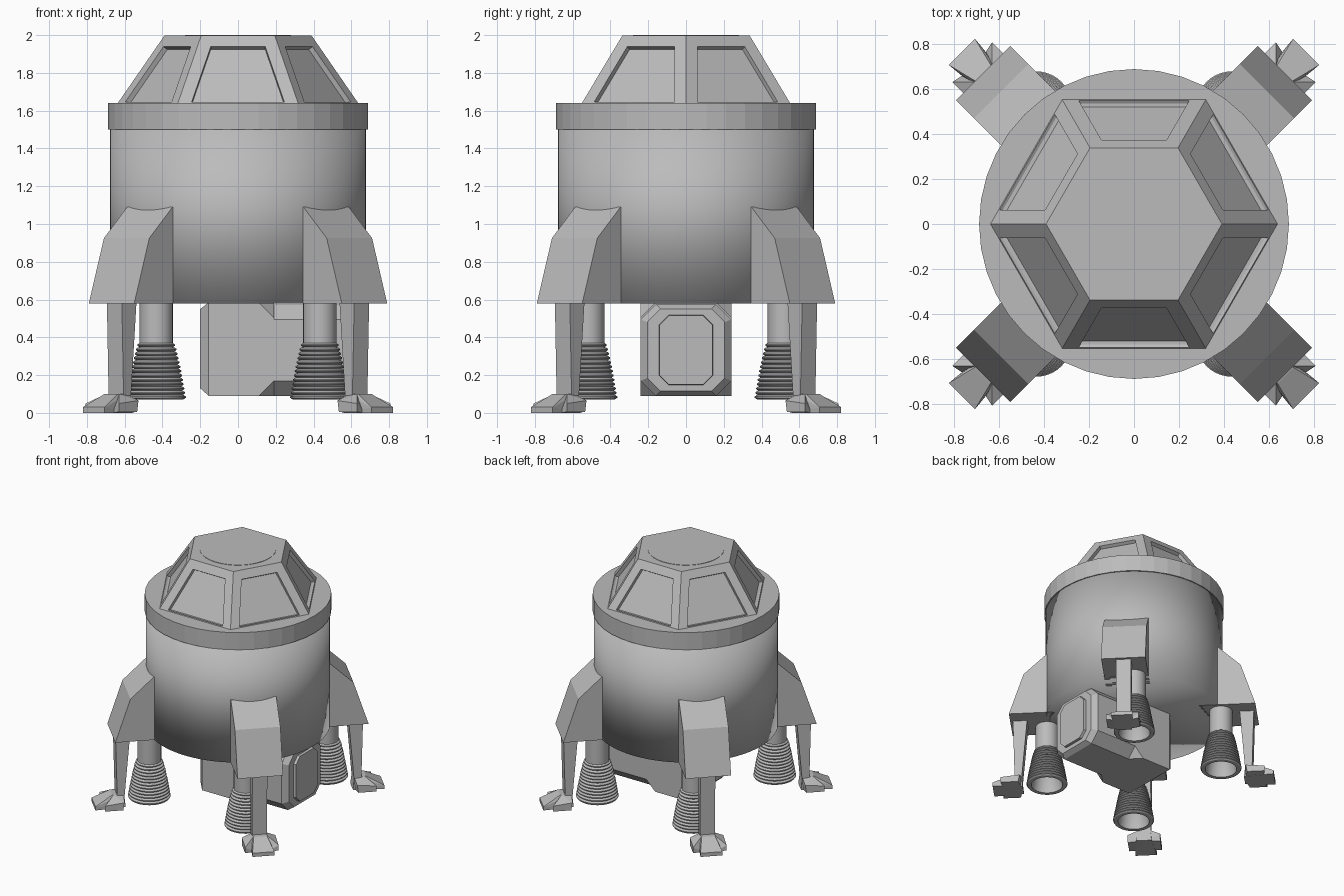
import bpy, bmesh, math

if "Cube" in bpy.data.objects:
    bpy.data.objects.remove(bpy.data.objects["Cube"])

grey = bpy.data.materials.new("hull_grey")
grey.diffuse_color = (0.5, 0.5, 0.5, 1)
grey.use_nodes = True
grey.node_tree.nodes["Principled BSDF"].inputs["Base Color"].default_value = grey.diffuse_color


def finish(name, bm, smooth=None):
    bmesh.ops.recalc_face_normals(bm, faces=bm.faces[:])
    me = bpy.data.meshes.new(name)
    bm.to_mesh(me)
    bm.free()
    me.materials.append(grey)
    ob = bpy.data.objects.new(name, me)
    bpy.context.collection.objects.link(ob)
    if smooth:
        bpy.ops.object.select_all(action='DESELECT')
        ob.select_set(True)
        bpy.context.view_layer.objects.active = ob
        bpy.ops.object.shade_smooth_by_angle(angle=math.radians(smooth))
    return ob


def lathe(profile, n, cx=0, cy=0):
    """Revolve (radius, z) points around a vertical axis and cap both ends."""
    bm = bmesh.new()
    rings = [[bm.verts.new((cx + r * math.cos(2 * math.pi * i / n),
                            cy + r * math.sin(2 * math.pi * i / n), z)) for i in range(n)]
             for r, z in profile]
    for a, b in zip(rings, rings[1:]):
        for i in range(n):
            j = (i + 1) % n
            bm.faces.new((a[i], a[j], b[j], b[i]))
    bm.faces.new(rings[0])
    bm.faces.new(rings[-1])
    return bm


def hull(name, pts):
    bm = bmesh.new()
    for p in pts:
        bm.verts.new(p)
    bmesh.ops.convex_hull(bm, input=bm.verts[:])
    bmesh.ops.dissolve_limit(bm, angle_limit=0.01, verts=bm.verts[:], edges=bm.edges[:])
    return finish(name, bm)


# cabin drum, shaded softly over its lower rim, and faceted collar
drum = finish("cabin_drum", lathe([(0.678, 0.58), (0.678, 1.51)], 64), 30)
drum.data.polygons.foreach_set("use_smooth", [True] * len(drum.data.polygons))
if "sharp_edge" in drum.data.attributes:
    drum.data.attributes.remove(drum.data.attributes["sharp_edge"])
finish("collar", lathe([(0.687, 1.5), (0.687, 1.64)], 40))

# six-sided cockpit with recessed windows
bm = lathe([(0.64, 1.635), (0.39, 1.997)], 6)
bmesh.ops.recalc_face_normals(bm, faces=bm.faces[:])
panes = [f for f in bm.faces if len(f.verts) == 4]
bmesh.ops.inset_individual(bm, faces=panes, thickness=0.068, use_even_offset=True)
for f in panes:
    low = [v for v in f.verts if v.co.z < 1.8]
    for v in low:
        up = next(e.other_vert(v) for e in f.edges
                  if v in e.verts and e.other_vert(v) not in low)
        d = v.co - up.co
        v.co = up.co + d * ((1.647 - up.co.z) / d.z)
bm.normal_update()
bmesh.ops.inset_individual(bm, faces=panes, thickness=0.0005, depth=-0.028)
finish("cockpit", bm)
finish("roof_hatch", lathe([(0.28, 1.992), (0.28, 2.0)], 48))

# four legs on the diagonals: housing, strut and three-toed foot
for sx in (-1, 1):
    for sy in (-1, 1):
        def diag(r, t, z):
            return (sx * (r + t) / math.sqrt(2), sy * (r - t) / math.sqrt(2), z)

        def both(*pts):
            return [diag(r, s * t, z) for r, t, z in pts for s in (-1, 1)]

        hull("leg_housing", both(*[(r, 0.17, z) for r, z in (
            (0.5, 0.58), (0.947, 0.58), (0.834, 0.925), (0.66, 1.09), (0.5, 1.09))]))
        hull("leg_strut", both((0.926, 0.056, 0.6), (0.815, 0.056, 0.6),
                               (0.912, 0.056, 0.06), (0.86, 0.056, 0.06)))
        hull("foot_front_toe", both((0.95, 0.05, 0.1), (0.86, 0.05, 0.1),
                                    (1.08, 0.082, 0.03), (1.08, 0.082, 0),
                                    (0.85, 0.06, 0)))
        for s in (-1, 1):
            hull("foot_side_toe", [diag(r, s * t, z) for r, t, z in (
                (0.86, 0.03, 0.1), (0.94, 0.05, 0.1), (0.86, 0.03, 0), (1.0, 0.05, 0),
                (0.87, 0.125, 0.065), (1.015, 0.125, 0.05),
                (0.88, 0.125, 0.005), (1.015, 0.125, 0.005))])

        # thruster: plain pipe and ribbed hollow bell
        cx, cy = sx * 0.433, sy * 0.52
        finish("thruster_pipe", lathe([(0.088, 0.36), (0.088, 0.6)], 32, cx, cy), 30)
        ribs, count = [(0.07, 0.375)], 13
        for i in range(count):
            r = 0.1 + 0.057 * (i / (count - 1)) ** 0.8
            z = 0.37 - i * 0.023
            ribs += [(r - 0.012, z), (r, z - 0.008), (r, z - 0.014), (r - 0.012, z - 0.022)]
        ribs += [(0.15, 0.07), (0.12, 0.07), (0.1, 0.2), (0.06, 0.25)]
        finish("thruster_bell", lathe(ribs, 40, cx, cy), 30)


# belly airlock: square rear block, chamfered passage and hatch plate
def section(x, hw, z0, z1, c=0.0):
    return [(x, s * y, z) for s in (-1, 1)
            for y, z in ((hw, z0 + c), (hw - c, z0), (hw, z1 - c), (hw - c, z1))]


hull("airlock_block", section(-0.2, 0.195, 0.13, 0.55) + section(-0.155, 0.24, 0.09, 0.585)
     + section(0.11, 0.24, 0.09, 0.585) + section(0.19, 0.24, 0.09, 0.585, 0.08))
hull("airlock_passage", section(0.1, 0.24, 0.09, 0.575, 0.08)
     + section(0.56, 0.24, 0.09, 0.575, 0.08) + section(0.6, 0.205, 0.115, 0.55, 0.07))
hull("airlock_hatch", section(0.58, 0.145, 0.145, 0.52, 0.05)
     + section(0.62, 0.14, 0.15, 0.515, 0.05))
